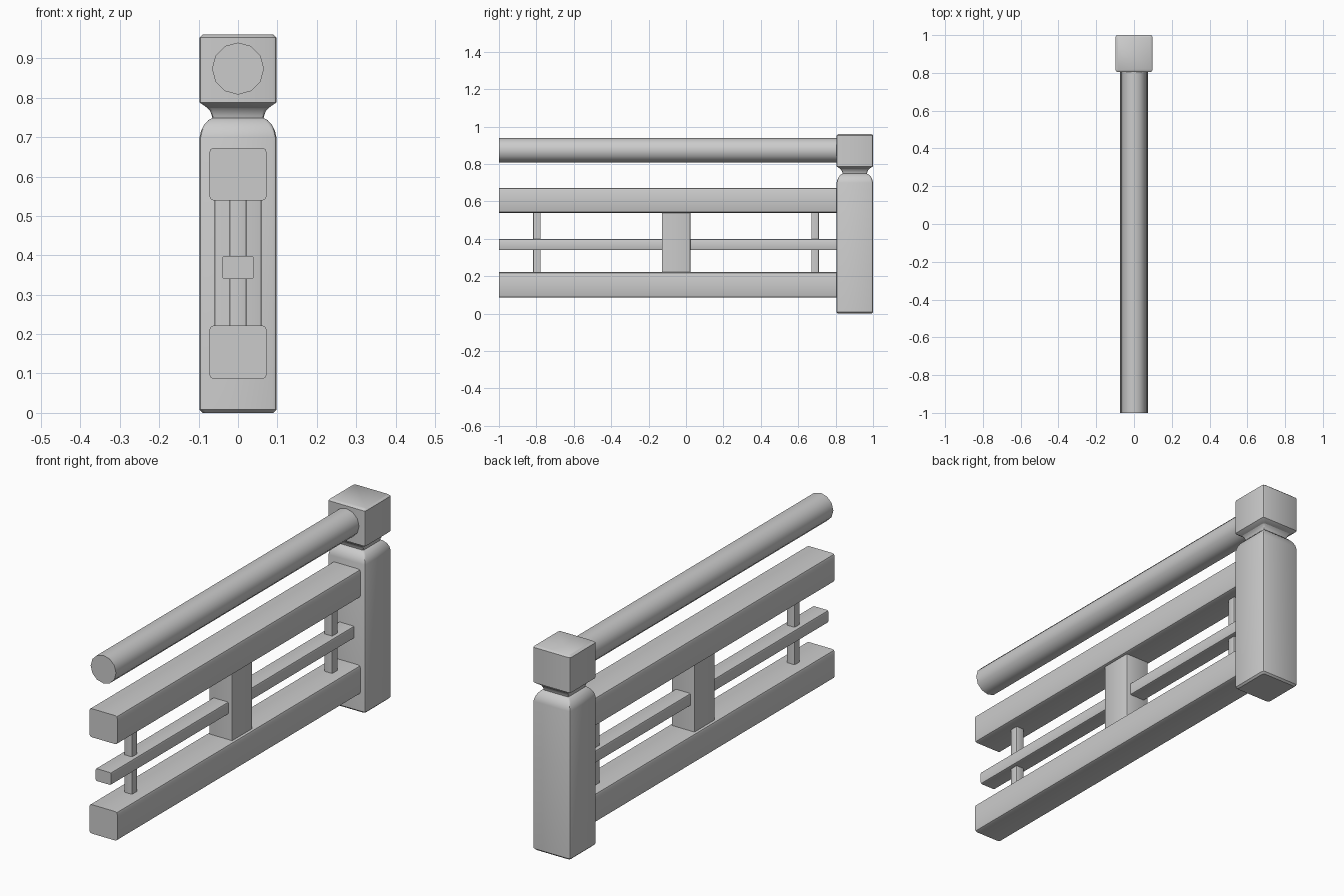
import bpy, bmesh, math

cube = bpy.data.objects.get("Cube")
if cube:
    bpy.data.objects.remove(cube, do_unlink=True)

grey = bpy.data.materials.new("stone_grey")
grey.use_nodes = True
COLOUR = (0.6, 0.6, 0.6, 1)
grey.diffuse_color = COLOUR
grey.node_tree.nodes["Principled BSDF"].inputs["Base Color"].default_value = COLOUR


def finish(name, bm, angle=35):
    bmesh.ops.recalc_face_normals(bm, faces=bm.faces)
    mesh = bpy.data.meshes.new(name)
    bm.to_mesh(mesh)
    bm.free()
    mesh.materials.append(grey)
    obj = bpy.data.objects.new(name, mesh)
    bpy.context.collection.objects.link(obj)
    bpy.ops.object.select_all(action='DESELECT')
    obj.select_set(True)
    bpy.context.view_layer.objects.active = obj
    bpy.ops.object.shade_smooth_by_angle(angle=math.radians(angle))
    return obj


def loft(bm, rings):
    """Skin a list of closed rings and cap both ends."""
    loops = [[bm.verts.new(p) for p in ring] for ring in rings]
    n = len(loops[0])
    for a, b in zip(loops, loops[1:]):
        for i in range(n):
            j = (i + 1) % n
            bm.faces.new((a[i], a[j], b[j], b[i]))
    bm.faces.new(loops[0])
    bm.faces.new(loops[-1])


def rounded_rect(hw, hh, r, steps=2):
    pts = []
    for k, (sx, sy) in enumerate(((1, 1), (-1, 1), (-1, -1), (1, -1))):
        for s in range(steps + 1):
            a = math.radians(90 * (k + s / steps))
            pts.append((sx * (hw - r) + r * math.cos(a), sy * (hh - r) + r * math.sin(a)))
    return pts


def beam(name, hw, z0, z1, y0, y1, r):
    """Rounded bar running front to back."""
    zc = (z0 + z1) / 2
    section = rounded_rect(hw, (z1 - z0) / 2, r)
    bm = bmesh.new()
    loft(bm, [[(x, y, zc + z) for x, z in section] for y in (y0, y1)])
    return finish(name, bm)


def upright(name, hx, hy, yc, profile, r):
    """Rounded vertical bar; profile lists (height, inset from the sides)."""
    bm = bmesh.new()
    loft(bm, [[(x, yc + y, z) for x, y in
               rounded_rect(hx - d, hy - d, max(r - d * 0.1, 0.003))]
              for z, d in profile])
    return finish(name, bm)


# End post: body with rounded shoulders, waisted neck, block cap
HALF, POST_Y = 0.0975, 0.9025
upright("post_body", HALF, HALF, POST_Y,
        [(0, 0.008), (0.008, 0), (0.70, 0), (0.717, 0.004), (0.732, 0.012),
         (0.744, 0.023), (0.75, 0.035)], 0.01)
upright("post_neck", HALF, HALF, POST_Y,
        [(0.745, 0.033), (0.755, 0.031), (0.768, 0.026), (0.776, 0.018)], 0.01)
upright("post_cap", HALF, HALF, POST_Y,
        [(0.774, 0.02), (0.788, 0), (0.953, 0), (0.96, 0.008)], 0.01)

# Round handrail
FRONT, BACK = -1.0, 0.82
bm = bmesh.new()
angles = [math.tau * i / 12 for i in range(12)]
loft(bm, [[(0.066 * math.cos(a), y, 0.874 + 0.066 * math.sin(a)) for a in angles]
          for y in (FRONT, BACK)])
finish("handrail", bm)

# Horizontal beams
beam("upper_beam", 0.073, 0.539, 0.673, FRONT, BACK, 0.012)
beam("lower_beam", 0.073, 0.086, 0.222, FRONT, BACK, 0.012)
beam("middle_rail", 0.04, 0.34, 0.398, FRONT, BACK, 0.006)

# Uprights between the beams
SPAN = [(0.21, 0), (0.55, 0)]
upright("centre_block", 0.06, 0.076, -0.053, SPAN, 0.006)
for name, y in (("front_baluster", -0.797), ("back_baluster", 0.69)):
    upright(name, 0.021, 0.02, y, SPAN, 0.004)
